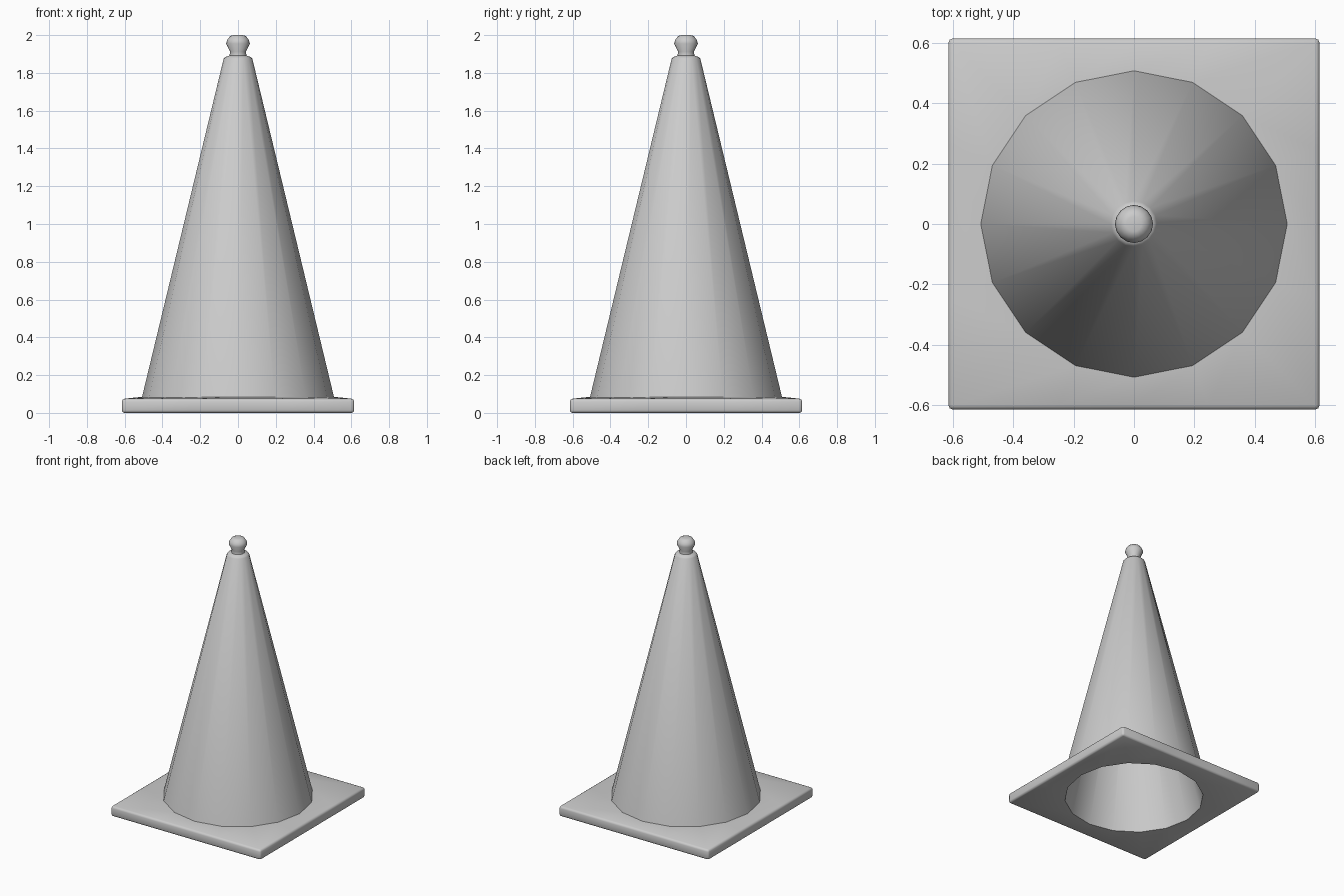
import bpy
import bmesh
from math import cos, sin, pi, radians

SIDES = 16

if "Cube" in bpy.data.objects:
    bpy.data.objects.remove(bpy.data.objects["Cube"], do_unlink=True)

grey = bpy.data.materials.new("plain grey")
grey.use_nodes = True
grey.diffuse_color = (0.6, 0.6, 0.6, 1)
grey.node_tree.nodes["Principled BSDF"].inputs["Base Color"].default_value = (0.6, 0.6, 0.6, 1)


def ring_points(radius, z, square):
    """Points round the axis, on a circle or pushed out to a square."""
    points = []
    for i in range(SIDES):
        a = 2 * pi * i / SIDES
        x, y = cos(a), sin(a)
        r = radius / max(abs(x), abs(y)) if square else radius
        points.append((r * x, r * y, z))
    return points


def loft(name, profile):
    """Skin a list of (radius, z, square) rings."""
    bm = bmesh.new()
    rings = [[bm.verts.new(p) for p in ring_points(*step)] for step in profile]
    for low, high in zip(rings, rings[1:]):
        for i in range(SIDES):
            j = (i + 1) % SIDES
            bm.faces.new((low[i], low[j], high[j], high[i]))
    bmesh.ops.remove_doubles(bm, verts=bm.verts, dist=0.0001)
    mesh = bpy.data.meshes.new(name)
    bm.to_mesh(mesh)
    bm.free()
    mesh.materials.append(grey)
    obj = bpy.data.objects.new(name, mesh)
    bpy.context.collection.objects.link(obj)
    return obj


def smooth(obj, angle):
    bpy.ops.object.select_all(action="DESELECT")
    obj.select_set(True)
    bpy.context.view_layer.objects.active = obj
    bpy.ops.object.shade_smooth_by_angle(angle=radians(angle))


# Square base plate with a round hole and a slightly raised top
base = loft("base_plate", [
    (0.478, 0, False), (0.615, 0, True), (0.615, 0.074, True), (0.508, 0.085, False)])
bevel = base.modifiers.new("rounded edges", "BEVEL")
bevel.width = 0.014
bevel.segments = 2
bevel.limit_method = "ANGLE"
bevel.angle_limit = radians(50)
bpy.context.view_layer.objects.active = base
bpy.ops.object.modifier_apply(modifier=bevel.name)
smooth(base, 50)

# Tapered cone with shoulder, neck and rounded knob
cone = loft("cone_body", [(r, z, False) for r, z in (
    (0.508, 0.085), (0.076, 1.875), (0.066, 1.885), (0.045, 1.892), (0.042, 1.912),
    (0.063, 1.955), (0.057, 1.975), (0.042, 1.995), (0.025, 2.0), (0, 2.0))])
smooth(cone, 60)

# Hollow inside, open at the bottom
inside = loft("inner_wall", [(r, z, False) for r, z in (
    (0, 1.85), (0.045, 1.85), (0.478, 0))])
smooth(inside, 40)
